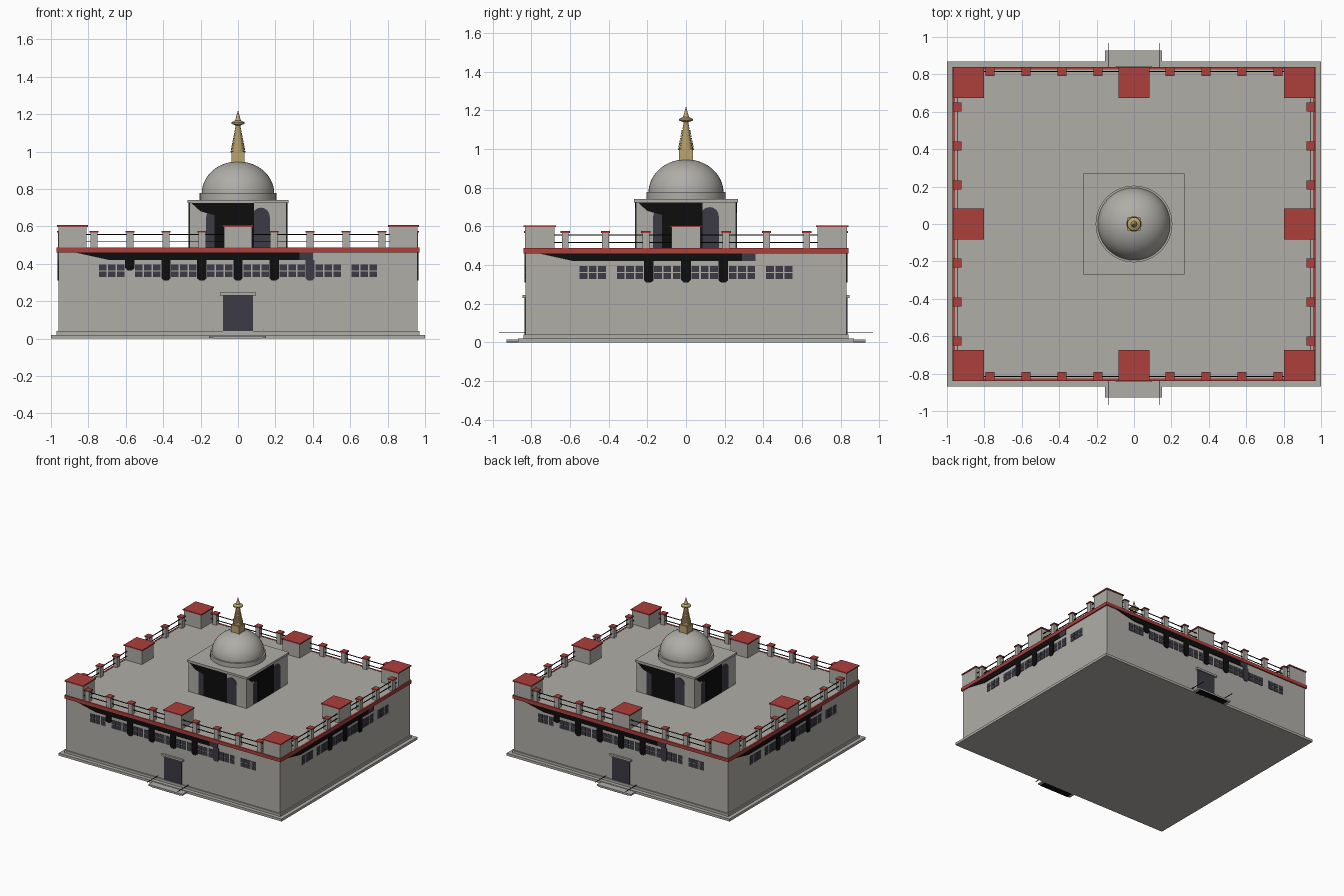
import bpy, bmesh, math
from mathutils import Matrix, Vector

if "Cube" in bpy.data.objects:
    bpy.data.objects.remove(bpy.data.objects["Cube"])


def material(name, rgb):
    m = bpy.data.materials.new(name)
    m.diffuse_color = (*rgb, 1)
    m.use_nodes = True
    m.node_tree.nodes["Principled BSDF"].inputs["Base Color"].default_value = m.diffuse_color
    return m


STONE = material("grey stone", (0.43, 0.42, 0.39))
RED = material("red trim", (0.42, 0.05, 0.045))
SLATE = material("dark slate", (0.045, 0.043, 0.058))
BLACK = material("black", (0.004, 0.004, 0.004))
GOLD = material("gold", (0.50, 0.37, 0.15))
ROOF, HX, HY = 0.475, 0.96, 0.83


def finish(name, bm, mat, smooth=False):
    bmesh.ops.recalc_face_normals(bm, faces=bm.faces)
    me = bpy.data.meshes.new(name)
    bm.to_mesh(me)
    bm.free()
    me.materials.append(mat)
    ob = bpy.data.objects.new(name, me)
    bpy.context.collection.objects.link(ob)
    if smooth:
        bpy.context.view_layer.objects.active = ob
        ob.select_set(True)
        bpy.ops.object.shade_smooth_by_angle(angle=math.radians(40))
        ob.select_set(False)
    return ob


def boxes(name, spans, mat):
    """One object from boxes given as (x0, x1, y0, y1, z0, z1)."""
    bm = bmesh.new()
    for x0, x1, y0, y1, z0, z1 in spans:
        t = Matrix.Translation(((x0 + x1) / 2, (y0 + y1) / 2, (z0 + z1) / 2))
        s = Matrix.Diagonal((x1 - x0, y1 - y0, z1 - z0, 1))
        bmesh.ops.create_cube(bm, size=1, matrix=t @ s)
    return finish(name, bm, mat)


def block(x, y, w, z0, z1):
    return (x - w, x + w, y - w, y + w, z0, z1)


def lathe(name, profile, mat, steps=32, smooth=True):
    bm = bmesh.new()
    vs = [bm.verts.new((r, 0, z)) for r, z in profile]
    es = [bm.edges.new(p) for p in zip(vs, vs[1:])]
    bmesh.ops.spin(bm, geom=vs + es, axis=(0, 0, 1), cent=(0, 0, 0),
                   angle=math.tau, steps=steps)
    bmesh.ops.remove_doubles(bm, verts=bm.verts, dist=1e-5)
    return finish(name, bm, mat, smooth)


def plates(name, polys, side, dist, mat, thick=0.004):
    """Thin outlines in (across, z) laid on the wall facing the given side."""
    bm = bmesh.new()
    for poly in polys:
        f = bm.faces.new([bm.verts.new((u, -dist - thick, z)) for u, z in poly])
        ext = bmesh.ops.extrude_face_region(bm, geom=[f])["geom"]
        bmesh.ops.translate(bm, vec=(0, thick, 0),
                            verts=[v for v in ext if isinstance(v, bmesh.types.BMVert)])
    bmesh.ops.rotate(bm, verts=bm.verts, cent=(0, 0, 0),
                     matrix=Matrix.Rotation(side * math.pi / 2, 3, 'Z'))
    return finish(name, bm, mat)


def rect(u0, u1, z0, z1):
    return [(u0, z0), (u1, z0), (u1, z1), (u0, z1)]


def arch(u0, u1, z0, z1):
    c, r = (u0 + u1) / 2, (u1 - u0) / 2
    return [(u0, z0), (u1, z0)] + [
        (c + r * math.cos(a * math.pi / 8), z1 - r + r * math.sin(a * math.pi / 8))
        for a in range(9)]


def drop(c, z0=0.31):
    return [(c - 0.025, 0.42), (c - 0.025, z0 + 0.012), (c - 0.012, z0),
            (c + 0.012, z0), (c + 0.025, z0 + 0.012), (c + 0.025, 0.42)]


# Plinth, walls, roof and red cornice band
boxes("plinth", [(-1, 1, -0.87, 0.87, 0, 0.02),
                 (-0.97, 0.97, -0.84, 0.84, 0.02, 0.04)], STONE)
boxes("walls", [(-HX, HX, -HY, HY, 0.04, ROOF + 0.01)], STONE)
boxes("cornice_band", [(-0.97, 0.97, s * 0.84, s * 0.827, 0.46, 0.487) if s > 0 else
                       (-0.97, 0.97, -0.84, -0.827, 0.46, 0.487) for s in (-1, 1)] +
      [(-0.97, -0.957, -0.827, 0.827, 0.46, 0.487),
       (0.957, 0.97, -0.827, 0.827, 0.46, 0.487)], RED)

# Parapet piers, posts and their red caps
piers = [(x, y) for x in (-0.885, 0, 0.885) for y in (-0.757, 0, 0.757) if x or y]
posts = [(s * x, t * 0.815) for x in (0.193, 0.385, 0.578, 0.77)
         for s in (-1, 1) for t in (-1, 1)]
posts += [(s * 0.945, t * y) for y in (0.208, 0.417, 0.625)
          for s in (-1, 1) for t in (-1, 1)]
boxes("parapet_piers", [block(x, y, 0.076, ROOF, 0.597) for x, y in piers], STONE)
boxes("pier_caps", [block(x, y, 0.083, 0.597, 0.606) for x, y in piers], RED)
boxes("parapet_posts", [block(x, y, 0.018, ROOF, 0.567) for x, y in posts], STONE)
boxes("post_caps", [block(x, y, 0.024, 0.567, 0.576) for x, y in posts], RED)

# Railings between the piers
rails = []
for z in (0.515, 0.553):
    for s in (-1, 1):
        rails.append((-0.85, 0.85, s * 0.815 - 0.0025, s * 0.815 + 0.0025, z, z + 0.005))
        rails.append((s * 0.945 - 0.0025, s * 0.945 + 0.0025, -0.72, 0.72, z, z + 0.005))
boxes("railings", rails, BLACK)

# Windows and dark eave fringe on the four walls
for side in range(4):
    wide = side % 2 == 0
    dist = HY if wide else HX
    groups, left, end = (4, -0.87, 0.40) if wide else (3, -0.76, 0.36)
    panes = []
    for g in range(-groups, groups):
        for col in (-1, 0, 1):
            for z in (0.328, 0.364):
                c = (g + 0.5) * 0.193 + col * 0.048
                panes.append(rect(c - 0.02, c + 0.02, z, z + 0.031))
    plates("window_panes", panes, side, dist, SLATE, 0.003)
    fringe = [[(left, 0.46), (left + 0.18, 0.42), (end - 0.07, 0.42), (end - 0.07, 0.46)]]
    fringe += [drop(c) for c in ((-0.385, -0.193, 0, 0.193) if wide else (-0.193, 0, 0.193))]
    if wide:
        fringe.append(drop(-0.578, 0.365))
    plates("eave_fringe", fringe, side, dist, BLACK, 0.006)
    ends = [rect(end - 0.07, end, 0.42, 0.46)]
    if wide:
        ends.append(drop(0.385))
    plates("eave_fringe_end", ends, side, dist, SLATE, 0.006)

# Doors, lintels, entrance steps and low handrails, front and back
for side, s in ((0, -1), (2, 1)):
    plates("door", [rect(-0.08, 0.08, 0.04, 0.23)], side, HY, SLATE, 0.005)
    plates("door_lintel", [rect(-0.095, 0.095, 0.23, 0.246)], side, HY, STONE, 0.016)
    y0, y1 = sorted((s * 0.86, s * 0.928))
    boxes("entrance_step", [(-0.155, 0.15, y0, y1, 0.003, 0.015)], STONE)
    boxes("step_underside", [(-0.13, 0.13, y0, y1, 0, 0.003)], BLACK)
    y0, y1 = sorted((s * 0.83, s * 0.968))
    boxes("step_handrails", [(x - 0.002, x + 0.002, y0, y1, 0.048, 0.052)
                             for x in (-0.138, 0.138)], BLACK)

# Roof pavilion with arched openings
boxes("pavilion", [(-0.26, 0.26, -0.26, 0.26, ROOF, 0.725)], STONE)
boxes("pavilion_slab", [(-0.27, 0.27, -0.27, 0.27, 0.725, 0.742)], STONE)
for side in range(4):
    plates("pavilion_arches", [arch(-0.17, -0.075, 0.487, 0.70),
                               arch(0.075, 0.17, 0.487, 0.70)], side, 0.26, SLATE, 0.003)
    plates("pavilion_opening", [[(-0.125, 0.487), (0.085, 0.487), (0.085, 0.725),
                                 (-0.25, 0.725), (-0.20, 0.68), (-0.125, 0.66)]],
           side, 0.26, BLACK, 0.005)

# Dome and its drum
lathe("dome_drum", [(0, 0.742), (0.205, 0.742), (0.205, 0.778), (0, 0.778)], STONE, 48)
lathe("dome", [(0.194 * math.cos(a * math.pi / 32), 0.775 + 0.172 * math.sin(a * math.pi / 32))
               for a in range(16)] + [(0, 0.947)], STONE, 48)

# Gilded spire: square base, ringed cone, parasol and tip
boxes("spire_base", [block(0, 0, 0.036, 0.93, 1.0)], GOLD)
rings = [(0, 0.995)]
for i in range(10):
    r, z = 0.041 - 0.0027 * i, 0.995 + 0.0135 * i
    rings += [(r, z), (r, z + 0.009), (r - 0.006, z + 0.009), (r - 0.006, z + 0.0135)]
lathe("spire_rings", rings + [(0, 1.13)], GOLD, 24)
lathe("spire_tip", [(0, 1.125), (0.012, 1.125), (0.014, 1.14), (0.036, 1.148), (0.036, 1.156),
                    (0.016, 1.166), (0.011, 1.18), (0.006, 1.20), (0, 1.222)], GOLD, 24)
